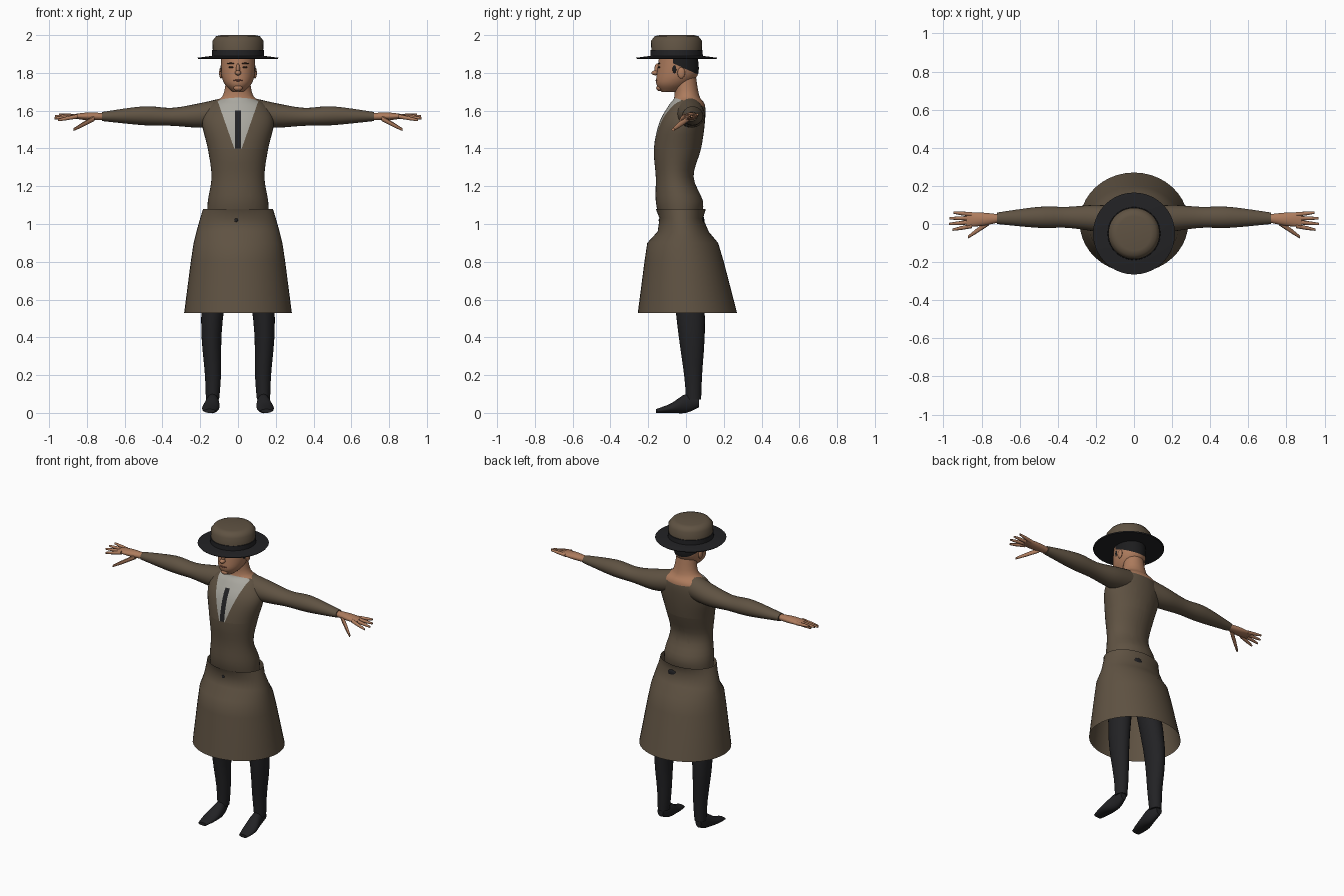
import bpy, bmesh, math
from mathutils import Vector

old = bpy.data.objects.get("Cube")
if old:
    bpy.data.objects.remove(old, do_unlink=True)


def material(name, red, green, blue):
    mat = bpy.data.materials.new(name)
    mat.use_nodes = True
    mat.diffuse_color = (red, green, blue, 1)
    shader = mat.node_tree.nodes["Principled BSDF"]
    shader.inputs["Base Color"].default_value = (red, green, blue, 1)
    shader.inputs["Roughness"].default_value = 0.9
    return mat


COAT = material("brown_coat", .115, .085, .055)
SKIN = material("skin", .42, .2, .11)
BLACK = material("black_cloth", .016, .016, .018)
SHIRT = material("grey_shirt", .4, .39, .35)
HAIR = material("black_hair", .012, .012, .013)
BROW = material("dark_brown_eyes", .06, .03, .02)
LIPS = material("lips", .25, .09, .06)
SIDES = (("left", 1), ("right", -1))
made = []


def finish(bm, name, *mats):
    bmesh.ops.recalc_face_normals(bm, faces=bm.faces)
    mesh = bpy.data.meshes.new(name)
    bm.to_mesh(mesh)
    bm.free()
    for mat in mats:
        mesh.materials.append(mat)
    obj = bpy.data.objects.new(name, mesh)
    bpy.context.collection.objects.link(obj)
    made.append(obj)


# Extra rings between the key rings, along a smooth spline
def smooth(rings, steps=4):
    keys = [Vector(ring) for ring in rings]
    padded = [keys[0], *keys, keys[-1]]
    result = []
    for before, start, end, after in zip(padded, keys, keys[1:], padded[3:]):
        slope_in, slope_out = (end - before) / 2, (after - start) / 2
        for step in range(steps):
            u = step / steps
            ease = u * u * (3 - 2 * u)
            result.append(start.lerp(end, ease) + slope_in * u * (1 - u) ** 2
                          - slope_out * u * u * (1 - u))
    return result + [keys[-1]]


# Elliptical rings: position on the axis, then the low and high limits across it
def loft(rings, axis="z", count=32, side=1, caps=True):
    bm = bmesh.new()
    loops = []
    for t, a_low, a_high, b_low, b_high in rings:
        loop = []
        for i in range(count):
            angle = math.tau * i / count
            a = (a_low + a_high + (a_high - a_low) * math.cos(angle)) / 2
            b = (b_low + b_high + (b_high - b_low) * math.sin(angle)) / 2
            x, y, z = {"x": (t, a, b), "y": (a, t, b), "z": (a, b, t)}[axis]
            loop.append(bm.verts.new((side * x, y, z)))
        loops.append(loop)
    for lower, upper in zip(loops, loops[1:]):
        for i in range(count):
            j = (i + 1) % count
            bm.faces.new((lower[i], lower[j], upper[j], upper[i]))
    if caps:
        bm.faces.new(loops[0])
        bm.faces.new(loops[-1])
    return bm


# Rows of height, half width, front and back
def upright(rows):
    return [(z, -half, half, front, back) for z, half, front, back in rows]


def cut(bm, point, normal):
    geometry = bm.verts[:] + bm.edges[:] + bm.faces[:]
    bmesh.ops.bisect_plane(bm, geom=geometry, plane_co=point, plane_no=normal)


def ball(name, mat, centre, radii):
    bm = bmesh.new()
    bmesh.ops.create_uvsphere(bm, u_segments=16, v_segments=10, radius=1)
    bmesh.ops.scale(bm, vec=radii, verts=bm.verts)
    bmesh.ops.translate(bm, vec=centre, verts=bm.verts)
    finish(bm, name, mat)


def finger(name, base, tip, radius, side):
    rings = []
    for part in (0, .6, 1):
        x, y, z = Vector(base).lerp(Vector(tip), part)
        r = radius * (1 - part * part / 2)
        rings.append((x, y - r, y + r, z - r, z + r))
    finish(loft(rings, "x", 10, side), name, SKIN)


# Torso and neck, with neckline, lapels and necktie cut into the surface
bm = loft(smooth(upright([
    (1.03, .16, -.14, .08), (1.12, .16, -.16, .09), (1.25, .14, -.16, .04),
    (1.4, .16, -.17, .08), (1.54, .19, -.14, .1), (1.63, .15, -.09, .1),
    (1.68, .08, -.06, .07), (1.8, .06, -.07, .05)])), count=40)
neck_front, lapel_end, tie_top, tie_half, lapel_slope = 1.65, 1.4, 1.6, .016, .35
cut(bm, (0, 0, neck_front), (0, .3, 1))
for height in (lapel_end, tie_top):
    cut(bm, (0, 0, height), (0, 0, 1))
for label, side in SIDES:
    cut(bm, (side * .02, 0, lapel_end), (side, 0, -lapel_slope))
    cut(bm, (side * tie_half, 0, 0), (1, 0, 0))
for face in bm.faces:
    c = face.calc_center_median()
    if c.z + .3 * c.y > neck_front:
        face.material_index = 1
    elif c.y < -.03 and c.z > lapel_end:
        if abs(c.x) < tie_half and c.z < tie_top:
            face.material_index = 3
        elif abs(c.x) < .02 + lapel_slope * (c.z - lapel_end):
            face.material_index = 2
finish(bm, "torso", COAT, SKIN, SHIRT, BLACK)

# Flared coat skirt, open below and pinched under the waist
finish(loft(upright([
    (.53, .285, -.255, .27), (.8, .25, -.22, .2), (.9, .235, -.205, .17),
    (.96, .22, -.15, .12), (1.03, .2, -.14, .09), (1.08, .185, -.16, .105)]),
    count=40, caps=False), "coat_skirt", COAT)
ball("back_dark_patch", BLACK, (.04, .09, 1.02), (.03, .007, .02))
ball("front_dark_patch", BLACK, (-.01, -.14, 1.02), (.01, .005, .01))

# Head, with the hair split off by two planes
bm = loft(smooth(upright([
    (1.7, .03, -.13, -.04), (1.74, .07, -.157, .02), (1.8, .09, -.154, .066),
    (1.9, .09, -.14, .06)])), count=40)
hair_front, hair_low, hair_tilt = -.07, 1.82, .45
cut(bm, (0, hair_front, 0), (0, 1, 0))
cut(bm, (0, 0, hair_low), (0, hair_tilt, 1))
for face in bm.faces:
    c = face.calc_center_median()
    face.material_index = int(c.y > hair_front and c.z + hair_tilt * c.y > hair_low)
finish(bm, "head", SKIN, HAIR)

# Face
ball("nose_bridge", SKIN, (0, -.153, 1.82), (.01, .014, .03))
ball("nose_tip", SKIN, (0, -.163, 1.8), (.017, .02, .013))
ball("chin", SKIN, (0, -.14, 1.72), (.025, .018, .016))
ball("mouth", LIPS, (0, -.155, 1.76), (.024, .007, .005))
for label, side in SIDES:
    ball(label + "_eye", BROW, (side * .036, -.143, 1.83), (.014, .006, .005))
    ball(label + "_eyebrow", BROW, (side * .038, -.142, 1.85), (.02, .006, .004))
    ball(label + "_ear", SKIN, (side * .09, -.025, 1.8), (.01, .02, .03))
    ball(label + "_sideburn", HAIR, (side * .085, -.06, 1.82), (.008, .012, .026))

# Arms, hands, legs and feet
for label, side in SIDES:
    finish(loft(smooth([
        (.07, -.06, .09, 1.52, 1.67), (.2, -.04, .1, 1.51, 1.64),
        (.35, -.02, .09, 1.52, 1.615), (.5, -.02, .09, 1.523, 1.623),
        (.72, 0, .06, 1.545, 1.593)]), "x", 24, side), label + "_sleeve", COAT)
    finish(loft(smooth([
        (.7, .01, .05, 1.55, 1.587), (.8, -.01, .06, 1.55, 1.59),
        (.88, -.015, .06, 1.56, 1.58)]), "x", 20, side), label + "_palm", SKIN)
    for i, name in enumerate(("index", "middle", "ring", "little")):
        tip_x = .98 - .02 * abs(i - 1.4)
        finger(label + "_" + name + "_finger", (.85, i * .02 - .01, 1.57),
               (tip_x, i * .03 - .03, 1.55 + i * .01), .012, side)
    finger(label + "_thumb", (.76, .01, 1.56), (.87, -.068, 1.5), .016, side)
    finish(loft(smooth([
        (.07, .1, .17, 0, .08), (.2, .09, .175, -.01, .085),
        (.5, .08, .195, -.05, .1), (.95, 0, .16, -.09, .07)]),
        "z", 24, side), label + "_leg", BLACK)
    finish(loft(smooth([
        (.07, .12, .16, .03, .09), (0, .1, .17, 0, .1),
        (-.08, .1, .19, 0, .05), (-.16, .12, .18, 0, .02)]),
        "y", 20, side), label + "_foot", BLACK)


# Hat: round parts turned from radius and height profiles
def turned(name, mat, profile):
    y = -.05
    rings = [(z, -r, r, y - r, y + r) for r, z in profile]
    finish(loft(rings, count=40), name, mat)


turned("hat_brim", BLACK, [(.21, 1.874), (.215, 1.88), (.14, 1.89)])
turned("hat_band", BLACK, [(.139, 1.885), (.138, 1.92)])
turned("hat_crown", COAT, [(.133, 1.9), (.135, 1.97), (.115, 1.995), (.09, 2)])

# Smooth shading with sharp edges kept
bpy.ops.object.select_all(action="DESELECT")
for obj in made:
    obj.select_set(True)
bpy.context.view_layer.objects.active = made[0]
bpy.ops.object.shade_smooth_by_angle(angle=math.radians(45))
